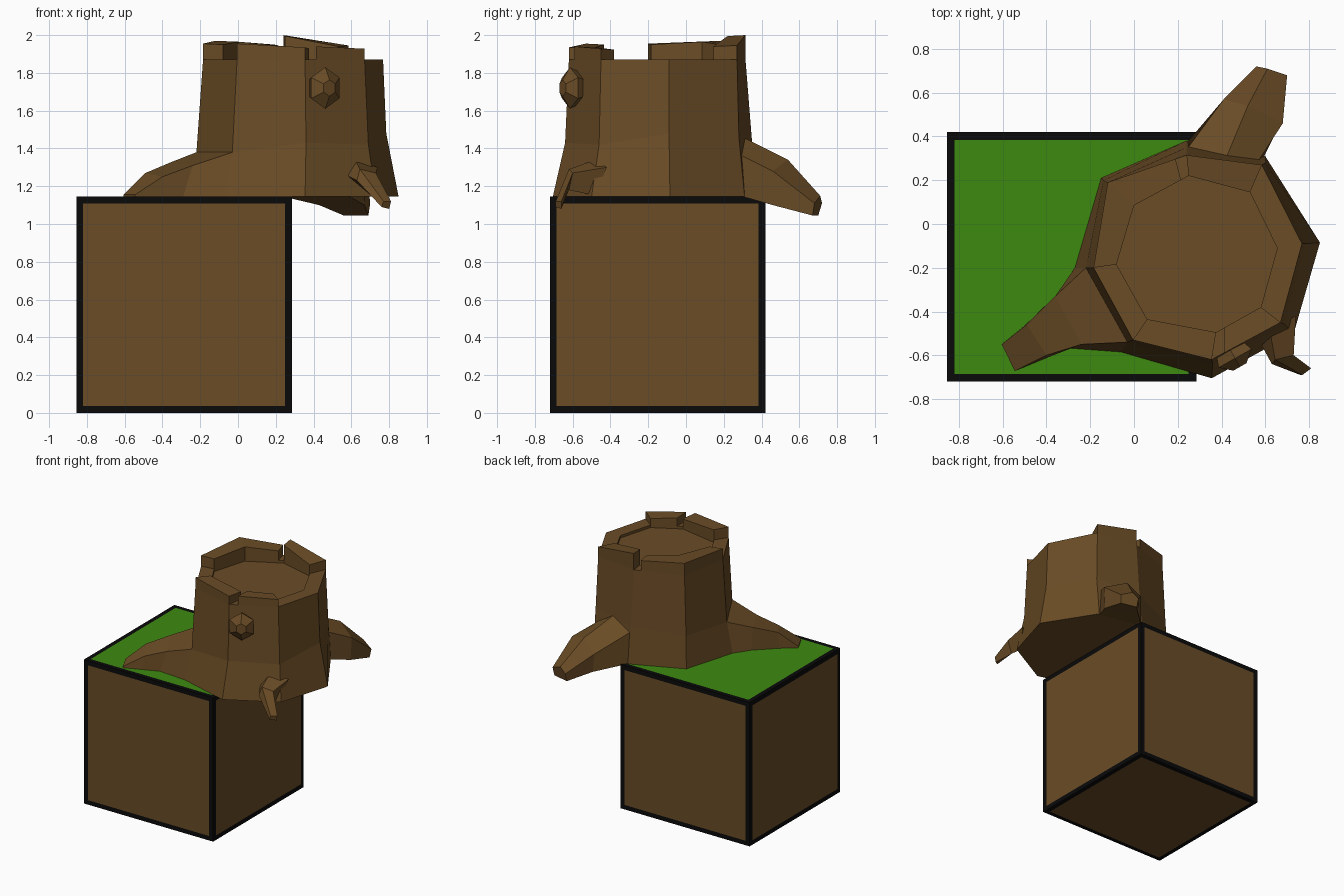
import bpy, bmesh, math
from mathutils import Vector

if "Cube" in bpy.data.objects:
    bpy.data.objects.remove(bpy.data.objects["Cube"])


def material(name, colour):
    m = bpy.data.materials.new(name)
    m.diffuse_color = (*colour, 1)
    m.use_nodes = True
    m.node_tree.nodes["Principled BSDF"].inputs["Base Color"].default_value = m.diffuse_color
    return m


BLACK = material("black outline", (0.003, 0.003, 0.003))
BROWN = material("earth brown", (0.144, 0.072, 0.019))
GREEN = material("grass green", (0.048, 0.254, 0.005))


def finish(name, bm, mats):
    bmesh.ops.recalc_face_normals(bm, faces=bm.faces)
    me = bpy.data.meshes.new(name)
    bm.to_mesh(me)
    bm.free()
    for m in mats:
        me.materials.append(m)
    ob = bpy.data.objects.new(name, me)
    bpy.context.collection.objects.link(ob)
    return ob


def loft(name, rings):
    """Skin a list of equal-length point rings and cap both ends."""
    bm = bmesh.new()
    vs = [[bm.verts.new(p) for p in r] for r in rings]
    n = len(rings[0])
    for a, b in zip(vs, vs[1:]):
        for i in range(n):
            j = (i + 1) % n
            bm.faces.new((a[i], a[j], b[j], b[i]))
    bm.faces.new(vs[0])
    bm.faces.new(vs[-1])
    return finish(name, bm, [BROWN])


def at(points, z):
    return [(x, y, z) for x, y in points]


# Ground block: black cube with inset coloured panels
bm = bmesh.new()
bmesh.ops.create_cube(bm, size=1)
for v in bm.verts:
    v.co = Vector((v.co.x * 1.14 - 0.285, v.co.y * 1.14 - 0.15, (v.co.z + 0.5) * 1.145))
bm.normal_update()
panels = list(bm.faces)
bmesh.ops.inset_individual(bm, faces=panels, thickness=0.05)
for f in panels:
    f.material_index = 2 if f.normal.z > 0.5 else 1
finish("ground_block", bm, [BLACK, BROWN, GREEN])

# Stump trunk: eight-sided, flared at the foot, shallow recess on top
FOOT = [(.85, -.085), (.60, .31), (.24, .38), (-.15, .21),
        (-.27, -.20), (-.06, -.585), (.355, -.705), (.73, -.50)]
MID = [(.785, -.09, 1.48), (.60, .28, 1.46), (.24, .35, 1.43), (-.14, .20, 1.40),
       (-.22, -.20, 1.38), (-.03, -.54, 1.38), (.36, -.64, 1.43), (.69, -.46, 1.42)]
TOP = [(.768, -.09), (.585, .27), (.24, .315), (-.12, .19),
       (-.185, -.20), (-.005, -.53), (.355, -.62), (.67, -.45)]
INNER = [(.655, -.11), (.53, .145), (.25, .22), (0, .085),
         (-.08, -.185), (.06, -.435), (.375, -.495), (.58, -.38)]
loft("stump_trunk", [at(FOOT, 1.145), MID, at(TOP, 1.87), at(INNER, 1.87), at(INNER, 1.85)])


# Broken rim: wall pieces that follow the top ring; k may be fractional
def ring_point(ring, k):
    i = int(k)
    a, b = Vector(ring[i % 8]), Vector(ring[(i + 1) % 8])
    return a.lerp(b, k - i)


def rim(name, stations):
    rings = []
    for k, z in stations:
        o, i = ring_point(TOP, k), ring_point(INNER, k)
        rings.append([(*o, 1.868), (*o, z), (*i, z - 0.005), (*i, 1.852)])
    loft(name, rings)


rim("rim_back", [(1, 1.945), (2, 2.0)])
rim("rim_left", [(2.14, 1.95), (3, 1.97), (4, 1.955)])
rim("rim_front", [(5, 1.955), (6, 1.935)])
rim("rim_front_right", [(6.18, 1.94), (7, 1.928)])

# Large root lying on the grass
loft("left_root", [
    [(-.22, -.20, 1.38), (-.03, -.54, 1.38), (-.06, -.585, 1.145), (-.27, -.20, 1.145)],
    [(-.36, -.33, 1.325), (-.24, -.55, 1.31), (-.29, -.568, 1.145), (-.35, -.32, 1.145)],
    [(-.49, -.46, 1.27), (-.40, -.60, 1.25), (-.42, -.62, 1.145), (-.50, -.465, 1.145)],
    [(-.605, -.55, 1.155), (-.545, -.672, 1.155), (-.545, -.672, 1.145), (-.605, -.55, 1.145)]])

# Root hanging over the back edge
loft("back_root", [
    [(.24, .34, 1.39), (.42, .30, 1.46), (.55, .26, 1.38), (.59, .30, 1.145), (.24, .37, 1.145)],
    [(.41, .57, 1.25), (.52, .54, 1.34), (.68, .46, 1.28), (.67, .46, 1.10), (.43, .56, 1.10)],
    [(.56, .72, 1.11), (.61, .71, 1.15), (.70, .68, 1.11), (.69, .67, 1.045), (.56, .70, 1.045)]])

# Small root at the front right
loft("small_root", [
    [(.57, -.53, 1.26), (.62, -.48, 1.34), (.74, -.42, 1.30), (.70, -.48, 1.15)],
    [(.63, -.64, 1.23), (.645, -.62, 1.29), (.73, -.60, 1.27), (.68, -.62, 1.18)],
    [(.76, -.69, 1.09), (.77, -.69, 1.12), (.81, -.66, 1.12), (.80, -.66, 1.08)]])

# Hexagonal knot on the trunk
normal, side, centre = Vector((.49, -.87, 0)), Vector((.87, .49, 0)), Vector((.44, -.575, 1.72))
rings = []
for r, out in ((.07, -.03), (.10, .045), (.04, .09)):
    rings.append([centre + normal * out + side * (r * math.sin(t * math.pi / 3))
                  + Vector((0, 0, r * 1.1 * math.cos(t * math.pi / 3))) for t in range(6)])
loft("knot", rings)
